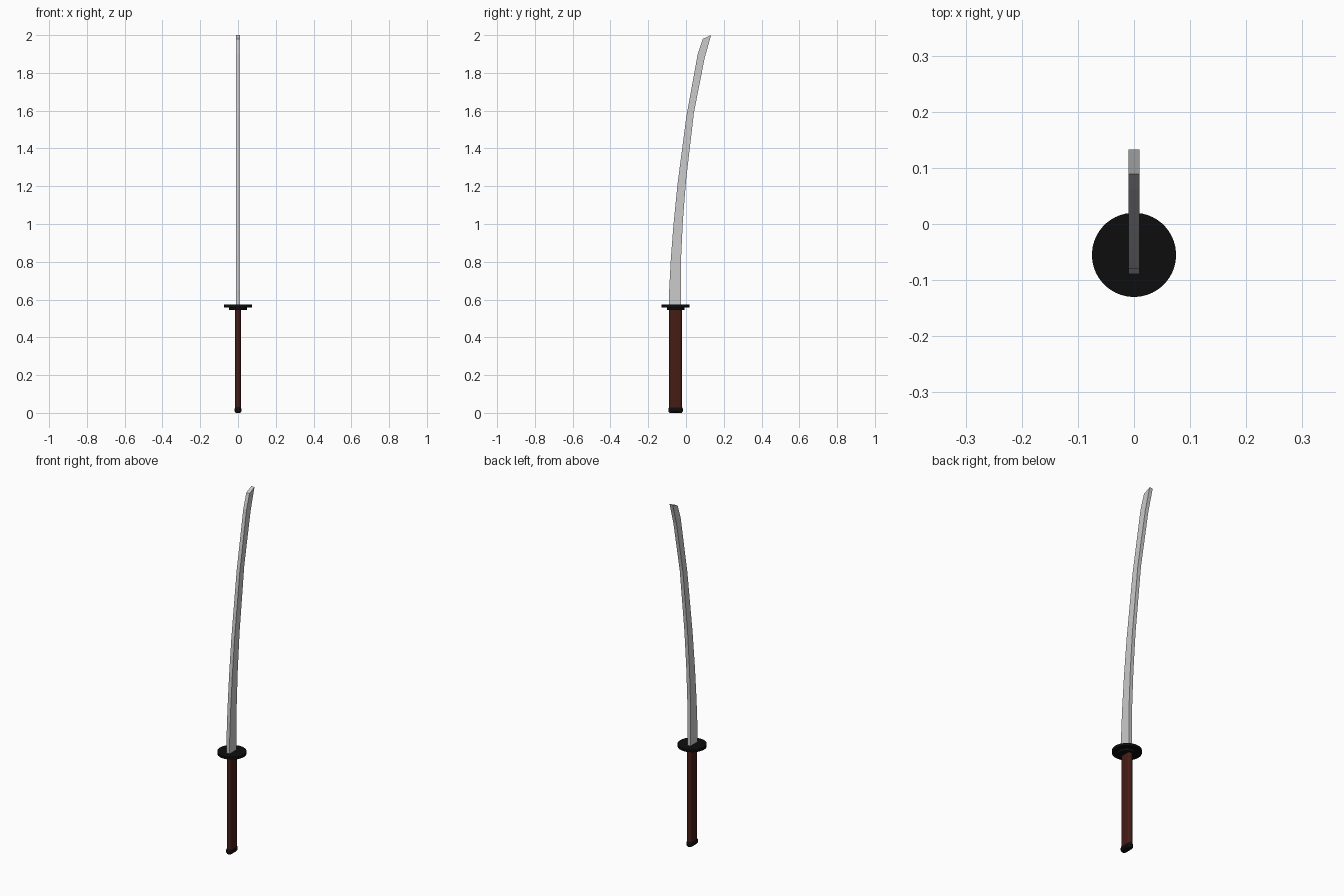
import bpy, bmesh
from math import sin, cos, pi

if "Cube" in bpy.data.objects:
    bpy.data.objects.remove(bpy.data.objects["Cube"])

CY = -0.055  # grip axis


def material(name, rgb):
    m = bpy.data.materials.new(name)
    m.diffuse_color = (*rgb, 1)
    m.use_nodes = True
    m.node_tree.nodes["Principled BSDF"].inputs["Base Color"].default_value = m.diffuse_color
    return m


BLACK = material("black_metal", (0.004, 0.004, 0.004))
BROWN = material("dark_wrap", (0.06, 0.012, 0.008))


def loft(name, rings, mat=None, smooth=True):
    """Skin a list of equal-length point rings and cap both ends."""
    bm = bmesh.new()
    loops = [[bm.verts.new(p) for p in ring] for ring in rings]
    n = len(loops[0])
    for a, b in zip(loops, loops[1:]):
        for i in range(n):
            j = (i + 1) % n
            bm.faces.new((a[i], a[j], b[j], b[i]))
    bm.faces.new(loops[0][::-1])
    bm.faces.new(loops[-1])
    bmesh.ops.recalc_face_normals(bm, faces=bm.faces)
    me = bpy.data.meshes.new(name)
    bm.to_mesh(me)
    bm.free()
    ob = bpy.data.objects.new(name, me)
    bpy.context.collection.objects.link(ob)
    if mat:
        me.materials.append(mat)
    if smooth:
        bpy.context.view_layer.objects.active = ob
        ob.select_set(True)
        bpy.ops.object.shade_smooth_by_angle()
        ob.select_set(False)
    return ob


def oval(rx, ry, z, n=32):
    """Stadium outline: half circles of radius rx joined by straight sides."""
    s = ry - rx
    pts = []
    for i in range(n):
        a = 2 * pi * (i + 0.5) / n
        pts.append((rx * cos(a), CY + rx * sin(a) + (s if sin(a) > 0 else -s), z))
    return pts


# Blade: rectangular section following a curve (back y, back z, edge y, edge z)
stations = [(-0.089, 0.56, -0.026, 0.56), (-0.089, 0.65, -0.026, 0.65),
            (-0.080, 0.82, -0.026, 0.82), (-0.066, 1.00, -0.017, 1.01),
            (-0.045, 1.21, 0.000, 1.23), (0.002, 1.57, 0.042, 1.59),
            (0.062, 1.90, 0.099, 1.88), (0.089, 1.98, 0.133, 2.00)]
loft("blade", [[(-0.01, a, b), (0.01, a, b), (0.01, c, d), (-0.01, c, d)]
               for a, b, c, d in stations], smooth=False)

# Guard plate and the collar beneath it
loft("guard", [oval(0.075, 0.075, z, 48) for z in (0.559, 0.573)], BLACK)
loft("guard_collar", [oval(0.047, 0.047, z, 48) for z in (0.546, 0.56)], BLACK)

# Handle and pommel
loft("handle", [oval(0.015, 0.034, z) for z in (0.02, 0.55)], BROWN)
loft("pommel", [oval(0.012, 0.033, 0.0), oval(0.0175, 0.038, 0.008),
                oval(0.0175, 0.038, 0.022), oval(0.014, 0.034, 0.03)], BLACK)
